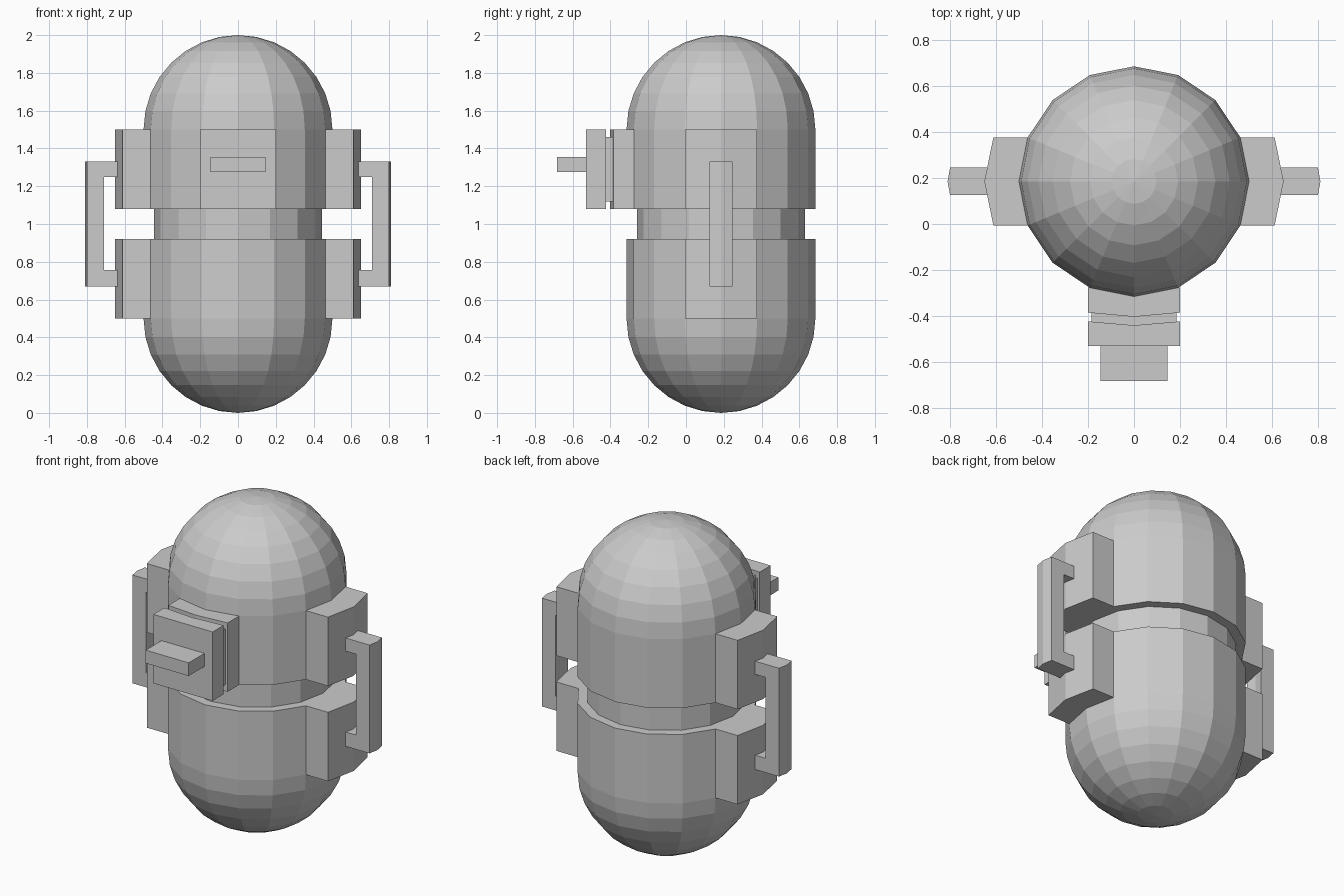
import bpy, bmesh
from math import sin, cos, pi

if "Cube" in bpy.data.objects:
    bpy.data.objects.remove(bpy.data.objects["Cube"])

CY = 0.185   # y of the capsule axis
N = 16       # sides of the capsule


def finish(name, bm):
    bmesh.ops.recalc_face_normals(bm, faces=bm.faces)
    me = bpy.data.meshes.new(name)
    bm.to_mesh(me)
    bm.free()
    ob = bpy.data.objects.new(name, me)
    bpy.context.collection.objects.link(ob)
    return ob


def loft(name, loops):
    """Closed solid through loops of equal point count."""
    bm = bmesh.new()
    rings = [[bm.verts.new(p) for p in loop] for loop in loops]
    n = len(rings[0])
    for a, b in zip(rings, rings[1:]):
        for i in range(n):
            j = (i + 1) % n
            bm.faces.new((a[i], a[j], b[j], b[i]))
    bm.faces.new(rings[0])
    bm.faces.new(rings[-1])
    return finish(name, bm)


def slab(name, plan, z0, z1):
    return loft(name, [[(x, y, z) for x, y in plan] for z in (z0, z1)])


# Capsule hull: two domed shells with a recessed waist
arc = [(0.5 * sin(k * pi / 16), 0.5 * cos(k * pi / 16)) for k in range(1, 9)]
profile = [(r, 0.5 - h) for r, h in arc]
profile += [(0.5, 0.92), (0.445, 0.92), (0.445, 1.08), (0.5, 1.08)]
profile += [(r, 1.5 + h) for r, h in reversed(arc)]
bm = bmesh.new()
rings = [[bm.verts.new((r * cos(2 * pi * i / N), CY + r * sin(2 * pi * i / N), z))
          for i in range(N)] for r, z in profile]
for a, b in zip(rings, rings[1:]):
    for i in range(N):
        j = (i + 1) % N
        bm.faces.new((a[i], a[j], b[j], b[i]))
for ring, z in ((rings[0], 0.0), (rings[-1], 2.0)):
    pole = bm.verts.new((0, CY, z))
    for i in range(N):
        bm.faces.new((ring[i], ring[(i + 1) % N], pole))
finish("capsule_hull", bm)

# Side mounts and grab handles
for side, s in (("right", 1), ("left", -1)):
    plan = [(s * x, CY + y) for x, y in
            ((0.46, -0.191), (0.611, -0.191), (0.65, 0),
             (0.611, 0.191), (0.46, 0.191), (0.498, 0))]
    slab(f"lower_mount_{side}", plan, 0.5, 0.92)
    slab(f"upper_mount_{side}", plan, 1.08, 1.5)

    c_shape = [(0.64, 0.67), (0.81, 0.67), (0.81, 1.33), (0.64, 1.33),
               (0.64, 1.25), (0.72, 1.25), (0.72, 0.757), (0.64, 0.757)]
    loft(f"grab_handle_{side}",
         [[(s * (x - dx), CY + y, z) for x, z in c_shape]
          for y, dx in ((-0.06, 0.011), (0, 0), (0.06, 0.011))])

# Front hatch: base, recessed seal, door and pull bar
slab("hatch_base", [(-0.2, -0.275), (-0.2, -0.385), (0, -0.403),
                    (0.2, -0.385), (0.2, -0.275), (0, -0.313)], 1.08, 1.5)
slab("hatch_seal", [(-0.185, -0.38), (-0.185, -0.428), (0, -0.445),
                    (0.185, -0.428), (0.185, -0.38), (0, -0.398)], 1.12, 1.46)
slab("hatch_door", [(-0.2, -0.423), (-0.2, -0.53), (0, -0.53),
                    (0.2, -0.53), (0.2, -0.423), (0, -0.44)], 1.08, 1.5)
slab("hatch_pull", [(-0.145, -0.525), (-0.145, -0.682),
                    (0.145, -0.682), (0.145, -0.525)], 1.275, 1.355)
